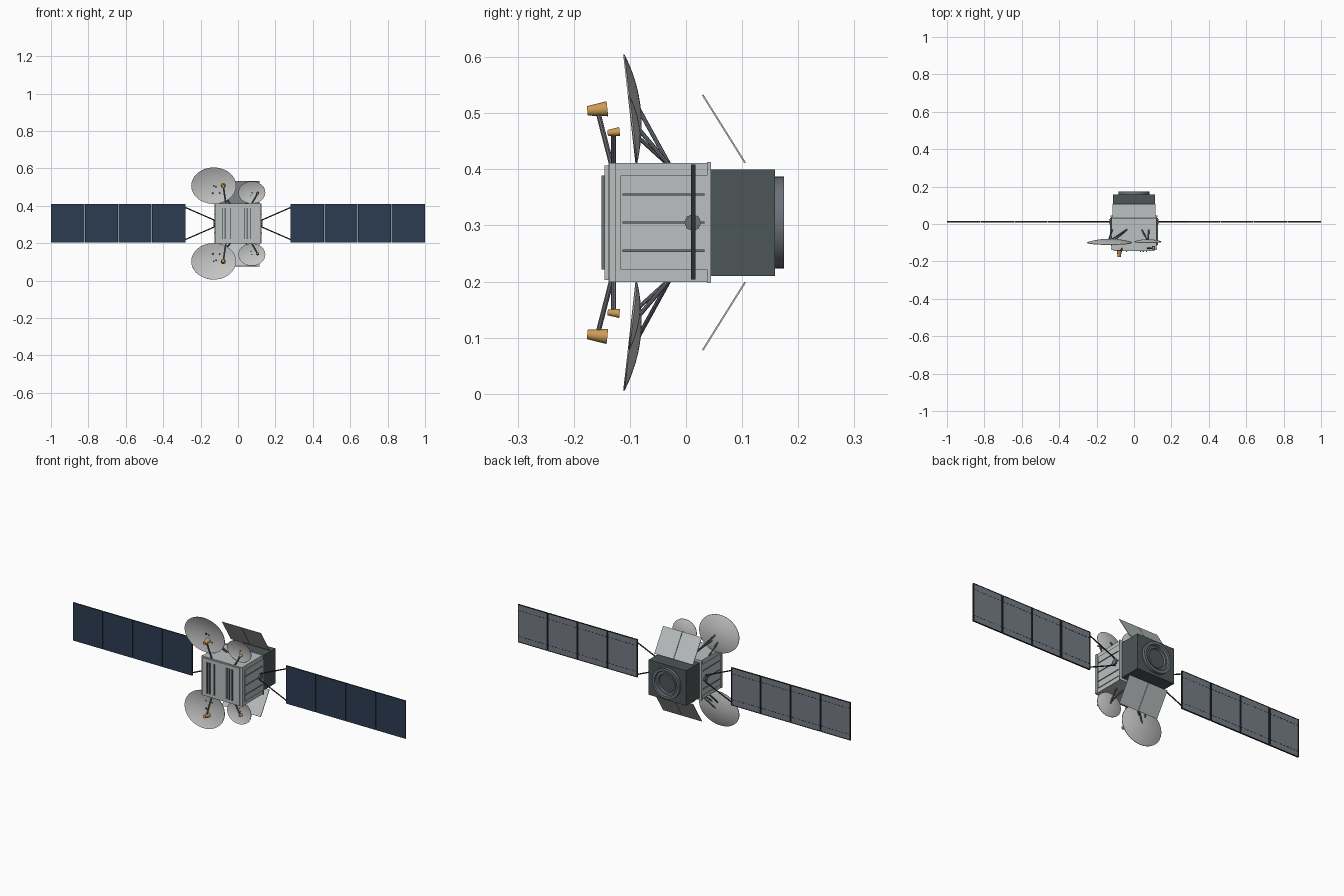
import bpy, bmesh, math
from mathutils import Matrix, Vector

if "Cube" in bpy.data.objects:
    bpy.data.objects.remove(bpy.data.objects["Cube"])

MID = 0.305          # height of the spacecraft's axis
WING_Y = 0.012       # depth of the solar wings


def material(name, *rgb):
    m = bpy.data.materials.new(name)
    m.use_nodes = True
    m.diffuse_color = (*rgb, 1)
    m.node_tree.nodes["Principled BSDF"].inputs["Base Color"].default_value = (*rgb, 1)
    return m


SILVER = material("silver", 0.50, 0.53, 0.53)
DISH = material("dish_grey", 0.55, 0.56, 0.55)
CHARCOAL = material("charcoal", 0.075, 0.092, 0.098)
NAVY = material("solar_navy", 0.025, 0.045, 0.085)
BACKING = material("panel_backing", 0.18, 0.20, 0.24)
STEEL = material("steel", 0.15, 0.165, 0.19)
DARK = material("dark_frame", 0.025, 0.03, 0.03)
GOLD = material("gold", 0.60, 0.33, 0.09)


def finish(name, bm, *mats, smooth=False):
    bmesh.ops.recalc_face_normals(bm, faces=bm.faces)
    mesh = bpy.data.meshes.new(name)
    bm.to_mesh(mesh)
    bm.free()
    for m in mats:
        mesh.materials.append(m)
    ob = bpy.data.objects.new(name, mesh)
    bpy.context.collection.objects.link(ob)
    if smooth:
        bpy.ops.object.select_all(action="DESELECT")
        ob.select_set(True)
        bpy.context.view_layer.objects.active = ob
        bpy.ops.object.shade_smooth_by_angle(angle=math.radians(35))
    return ob


def add_box(bm, centre, size):
    mat = Matrix.Translation(centre) @ Matrix.Diagonal((*size, 1))
    bmesh.ops.create_cube(bm, size=1, matrix=mat)


def boxes(name, mat, *items):
    bm = bmesh.new()
    for centre, size in items:
        add_box(bm, centre, size)
    return finish(name, bm, mat)


def rod(name, a, b, radius, mat, sides=8):
    a, b = Vector(a), Vector(b)
    turn = (b - a).to_track_quat("Z", "Y").to_matrix().to_4x4()
    bm = bmesh.new()
    bmesh.ops.create_cone(bm, cap_ends=True, segments=sides, radius1=radius, radius2=radius,
                          depth=(b - a).length, matrix=Matrix.Translation((a + b) / 2) @ turn)
    return finish(name, bm, mat, smooth=True)


def lathe(name, profile, matrix, mat, sides=40):
    """Revolve (radius, height) points about local z."""
    bm = bmesh.new()
    verts = [bm.verts.new((r, 0, h)) for r, h in profile]
    edges = [bm.edges.new(p) for p in zip(verts, verts[1:])]
    bmesh.ops.spin(bm, geom=verts + edges, cent=(0, 0, 0), axis=(0, 0, 1),
                   angle=math.tau, steps=sides)
    bmesh.ops.remove_doubles(bm, verts=bm.verts, dist=1e-5)
    bm.transform(matrix)
    return finish(name, bm, mat, smooth=True)


def facing(centre, degrees, scale=(1, 1, 1)):
    return (Matrix.Translation(centre) @ Matrix.Rotation(math.radians(degrees), 4, "X")
            @ Matrix.Diagonal((*scale, 1)))


# Main body, collar and rear module
boxes("body", SILVER, ((0, -0.047, MID), (0.24, 0.182, 0.212)))
boxes("body_collar", SILVER, ((0, 0.041, MID), (0.25, 0.007, 0.216)))
boxes("front_plate", SILVER, ((0, -0.141, MID), (0.22, 0.009, 0.204)))
boxes("front_ribs", STEEL, *[((x, -0.147, MID), (0.007, 0.007, 0.167))
                             for x in (-0.083, -0.068, -0.04, 0.035, 0.05, 0.067)])
boxes("rear_module", CHARCOAL, ((0, 0.101, MID), (0.225, 0.116, 0.19)))

# Rear adapter ring with a stepped recess
ring = [(0.07, -0.002), (0.082, 0), (0.082, 0.016), (0.068, 0.016), (0.064, 0.007),
        (0.058, 0.007), (0.058, 0.012), (0.05, 0.012), (0.047, 0.002)]
lathe("adapter_ring", ring, facing((0, 0.159, MID), -90), STEEL)
lathe("adapter_floor", [(0, 0), (0.05, 0)], facing((0, 0.1615, MID), -90), CHARCOAL)

for sx, side in ((1, "left"), (-1, "right")):
    # Side panel with its raised ribs
    boxes(side + "_side_panel", SILVER, ((sx * 0.121, -0.04, MID), (0.006, 0.154, 0.168)))
    boxes(side + "_side_ribs", STEEL, *[((sx * 0.123, -0.04, MID + dz), (0.008, 0.146, 0.004))
                                       for dz in (-0.05, 0, 0.05)])
    boxes(side + "_corner_post", SILVER, ((sx * 0.12, -0.131, MID), (0.006, 0.012, 0.212)))

    # Wing pivot and yoke
    rod(side + "_pivot", (sx * 0.118, WING_Y, MID), (sx * 0.132, WING_Y, MID), 0.015, STEEL)
    rod(side + "_yoke_base", (sx * 0.128, WING_Y, MID - 0.021),
        (sx * 0.128, WING_Y, MID + 0.021), 0.003, DARK)
    for s in (1, -1):
        rod(side + "_yoke_arm", (sx * 0.128, WING_Y, MID + s * 0.019),
            (sx * 0.282, WING_Y, MID + s * 0.086), 0.0032, DARK)

    # Solar wing: navy front, grey back, dark rims
    bm = bmesh.new()
    trims, dashes = [], []
    back = WING_Y + 0.0035
    for i in range(4):
        x = sx * (0.37 + 0.18 * i)
        add_box(bm, (x, WING_Y, MID + 0.001), (0.177, 0.006, 0.205))
        for e in (-1, 1):
            trims.append(((x + e * 0.0865, back, MID + 0.001), (0.004, 0.003, 0.205)))
            trims.append(((x, back, MID + 0.001 + e * 0.101), (0.177, 0.002, 0.003)))
            dashes += [((x + (k - 4) * 0.02, back, MID + e * 0.07), (0.01, 0.001, 0.0025))
                       for k in range(9)]
    bmesh.ops.recalc_face_normals(bm, faces=bm.faces)
    for f in bm.faces:
        f.material_index = 0 if f.normal.y < -0.5 else 1 if f.normal.y > 0.5 else 2
    finish(side + "_solar_panels", bm, NAVY, BACKING, DARK)
    boxes(side + "_panel_hinges", DARK, *trims)
    boxes(side + "_panel_fasteners", DARK, *dashes)


def dish_profile(depth):
    inner = [(t / 10, depth * ((t / 10) ** 2 - 1)) for t in range(11)]
    outer = [(r, h - 0.0025) for r, h in reversed(inner)]
    return inner + outer


for s, level in ((1, "upper"), (-1, "lower")):
    def at(x, y, dz):
        return (x, y, MID + s * dz)

    # Antennas: size, dish centre, horn, mast foot and rear braces
    for size, x, y, dz, rx, rz, depth, horn, foot, braces in (
            ("large", -0.13, -0.101, 0.202, 0.12, 0.098, 0.018,
             (-0.079, -0.158, 0.201), (-0.064, -0.132, 0.1),
             ((-0.035, -0.12, 0.2), (-0.115, -0.135, 0.165), (-0.035, -0.1, 0.165))),
            ("small", 0.074, -0.096, 0.166, 0.072, 0.06, 0.011,
             (0.105, -0.129, 0.161), (0.07, -0.129, 0.1),
             ((0.08, 0.075, 0.165), (0.04, 0.07, 0.15)))):
        name = f"{level}_{size}_"
        k = 1 if size == "large" else 0.6
        lathe(name + "dish", dish_profile(depth),
              facing(at(x, y, dz), 90 + 6.4 * s, (rx, rz, 1)), DISH)
        rod(name + "dish_boss", at(x, y + depth - 0.002, dz), at(x, y + depth - 0.006, dz),
            0.005 * k, DARK)
        horn_profile = [(0, -0.018), (0.0135, -0.018), (0.0085, 0.018), (0, 0.018)]
        lathe(name + "feed_horn", horn_profile,
              facing(at(*horn), 90 + 6 * s, (k, k, k)), GOLD, sides=16)
        rod(name + "feed_mast", at(*foot), at(*horn), 0.0045, STEEL)
        for x0, x1, top in braces:
            rod(name + "brace", at(x0, -0.028, 0.1), at(x1, -0.083, top), 0.0038, STEEL)

    # Slanted radiator flap of two panes
    bm = bmesh.new()
    tilt = math.atan2(0.075, 0.12) * s
    for e in (-1, 1):
        add_box(bm, (e * 0.0585, 0, 0), (0.115, 0.003, 0.143))
    bm.transform(Matrix.Translation(at(0, 0.0675, 0.167)) @ Matrix.Rotation(tilt, 4, "X"))
    finish(level + "_radiator_flap", bm, SILVER)
